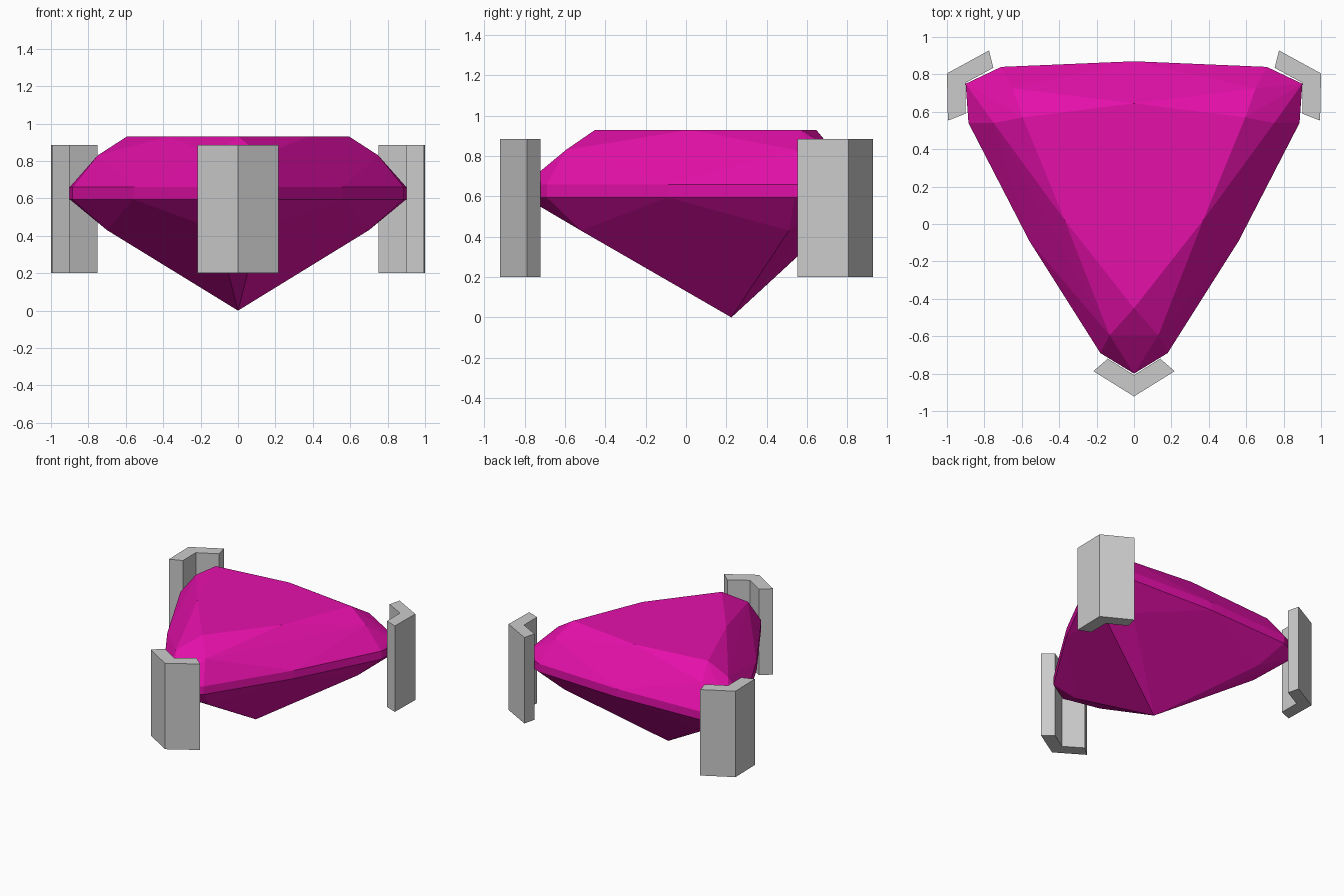
import bpy, bmesh

if "Cube" in bpy.data.objects:
    bpy.data.objects.remove(bpy.data.objects["Cube"])

def finish(name, bm, mat=None):
    bmesh.ops.recalc_face_normals(bm, faces=bm.faces)
    mesh = bpy.data.meshes.new(name)
    bm.to_mesh(mesh)
    bm.free()
    obj = bpy.data.objects.new(name, mesh)
    bpy.context.collection.objects.link(obj)
    if mat:
        mesh.materials.append(mat)
    return obj

def mirrored(points):
    return points + [(-p[0],) + tuple(p[1:]) for p in points if p[0] > 0]

# Faceted gemstone: convex shell around girdle, table, kite facets and culet
girdle = mirrored([(0, .87), (.71, .84), (.90, .75), (.885, .54),
                   (.56, -.09), (.18, -.69), (0, -.80)])
table = mirrored([(0, .645), (.595, .57), (.37, .02), (0, -.45)])
crown = mirrored([(.13, -.595), (.75, .54), (.65, .725)])
pavilion = mirrored([(.11, -.52), (.70, .51), (.59, .69)])
culet = [(0, .225)]

bm = bmesh.new()
for ring, z in ((girdle, .595), (girdle, .66), (table, .93),
                (crown, .83), (pavilion, .43), (culet, 0)):
    for x, y in ring:
        bm.verts.new((x, y, z))
hull = bmesh.ops.convex_hull(bm, input=bm.verts)
unused = [v for v in bm.verts if not v.link_faces]
bmesh.ops.delete(bm, geom=unused, context='VERTS')
bmesh.ops.dissolve_limit(bm, angle_limit=.01, verts=bm.verts, edges=bm.edges)
pink = bpy.data.materials.new("magenta_gem")
pink.diffuse_color = (.78, .005, .40, 1)
pink.use_nodes = True
pink.node_tree.nodes["Principled BSDF"].inputs["Base Color"].default_value = pink.diffuse_color
finish("gemstone", bm, pink)

# V-shaped prongs holding the three corners
def prong(name, outline, z0=.20, z1=.885):
    bm = bmesh.new()
    face = bm.faces.new([bm.verts.new((x, y, z0)) for x, y in outline])
    top = bmesh.ops.extrude_face_region(bm, geom=[face], use_keep_orig=True)
    verts = [g for g in top["geom"] if isinstance(g, bmesh.types.BMVert)]
    bmesh.ops.translate(bm, verts=verts, vec=(0, 0, z1 - z0))
    return finish(name, bm)

prong("front_prong", [(0, -.922), (.217, -.787), (.14, -.72),
                      (0, -.808), (-.14, -.72), (-.217, -.787)])
back = [(1, .805), (.775, .928), (.752, .835), (.90, .755), (.90, .59), (.995, .553)]
for side, s in (("right", 1), ("left", -1)):
    prong("back_%s_prong" % side, [(s * x, y) for x, y in back])
